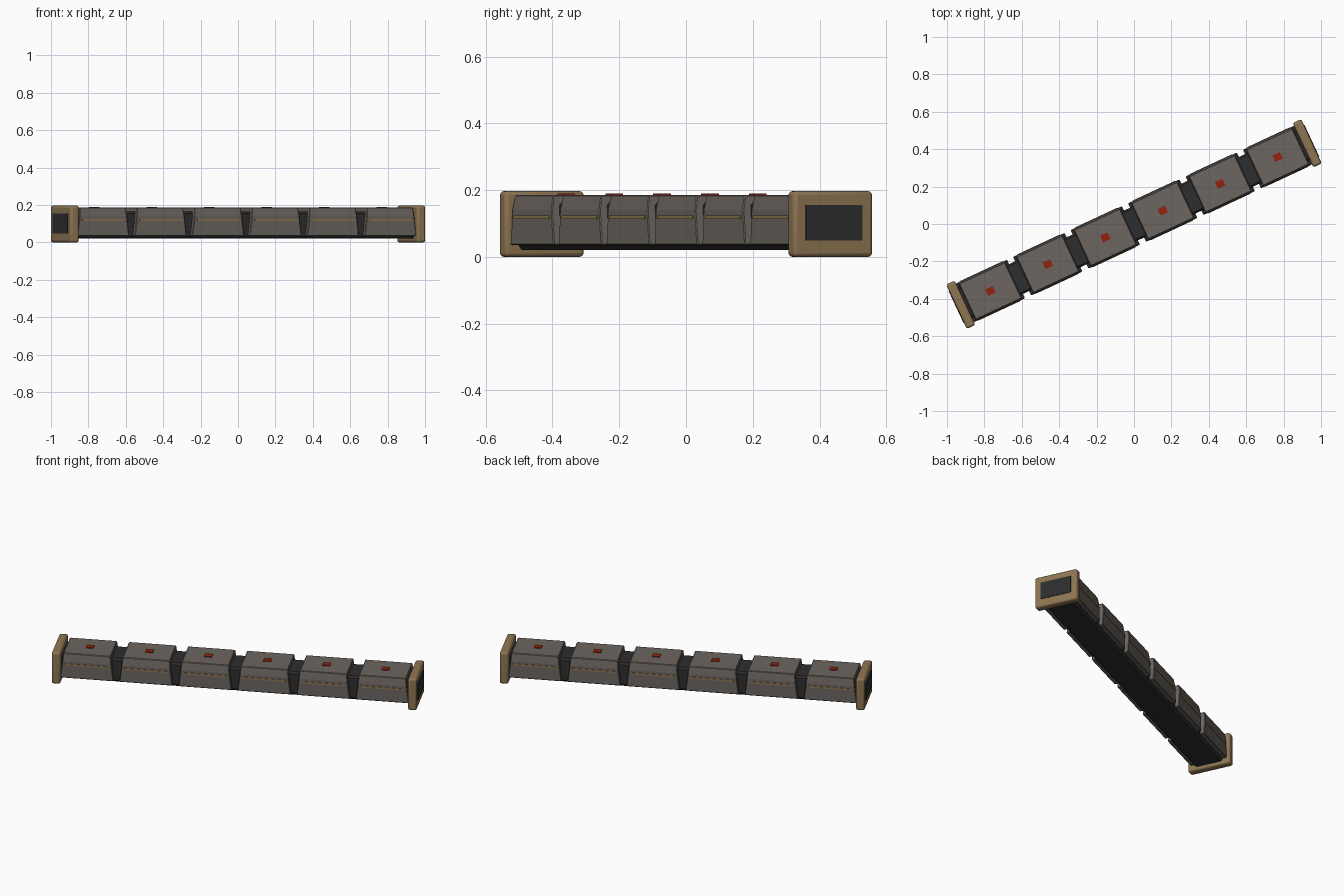
import bpy, bmesh, math
from mathutils import Matrix, Vector

if "Cube" in bpy.data.objects:
    bpy.data.objects.remove(bpy.data.objects["Cube"])

TURN = Matrix.Rotation(math.radians(25), 4, 'Z')   # the bar lies diagonally


def material(name, rgb):
    m = bpy.data.materials.new(name)
    m.diffuse_color = (*rgb, 1)
    m.use_nodes = True
    m.node_tree.nodes["Principled BSDF"].inputs["Base Color"].default_value = m.diffuse_color
    return m


GREY = material("armour grey", (0.150, 0.133, 0.118))
TAN = material("tan", (0.270, 0.178, 0.085))
DARK = material("dark core", (0.027, 0.027, 0.028))
RED = material("red marker", (0.290, 0.016, 0.004))


def finish(bm, name, mat, bevel=0.0, segments=1):
    bmesh.ops.recalc_face_normals(bm, faces=bm.faces)
    mesh = bpy.data.meshes.new(name)
    bm.to_mesh(mesh)
    bm.free()
    mesh.transform(TURN)
    mesh.materials.append(mat)
    ob = bpy.data.objects.new(name, mesh)
    bpy.context.collection.objects.link(ob)
    if bevel:
        mod = ob.modifiers.new("edge", 'BEVEL')
        mod.width, mod.segments = bevel, segments
        mod.limit_method = 'ANGLE'
    return ob


def box(name, centre, size, mat, bevel=0.0, segments=1):
    bm = bmesh.new()
    bmesh.ops.create_cube(bm, size=1, matrix=Matrix.Translation(centre) @
                          Matrix.Diagonal((*size, 1)))
    return finish(bm, name, mat, bevel, segments)


def loft(name, x, rings, mat, bevel=0.0):
    """Stack of centred rectangles: (half length, half width, height)."""
    bm = bmesh.new()
    loops = []
    for hl, hw, z in rings:
        loops.append([bm.verts.new((x + sx * hl, sy * hw, z))
                      for sx, sy in ((-1, -1), (1, -1), (1, 1), (-1, 1))])
    for a, b in zip(loops, loops[1:]):
        for i in range(4):
            j = (i + 1) % 4
            bm.faces.new((a[i], a[j], b[j], b[i]))
    bm.faces.new(loops[0])
    bm.faces.new(loops[-1])
    return finish(bm, name, mat, bevel)


# Continuous inner core with chamfered underside
loft("core", 0, [(1.005, 0.076, 0.020), (1.005, 0.088, 0.034),
                 (1.005, 0.088, 0.154), (1.005, 0.078, 0.165)], DARK)

# Six armour segments, each tapering to leave wedge-shaped gaps
for i in range(6):
    x = (i - 2.5) * 0.339
    loft("segment", x, [(0.152, 0.113, 0.035), (0.140, 0.114, 0.140),
                        (0.135, 0.106, 0.186)], GREY, 0.003)
    box("marker", (x, 0, 0.1865), (0.044, 0.038, 0.008), RED)
    for s in (-1, 1):
        box("side_strip", (x, s * 0.113, 0.119), (0.25, 0.007, 0.010), TAN)

# Rounded end caps with dark outer plates
for s in (-1, 1):
    cap = box("end_cap", (s * 1.022, 0, 0.0985), (0.050, 0.262, 0.197), TAN, 0.012, 3)
    bpy.context.view_layer.objects.active = cap
    cap.select_set(True)
    bpy.ops.object.shade_smooth_by_angle(angle=math.radians(40))
    cap.select_set(False)
    box("cap_plate", (s * 1.0465, 0, 0.102), (0.007, 0.188, 0.106), DARK)
